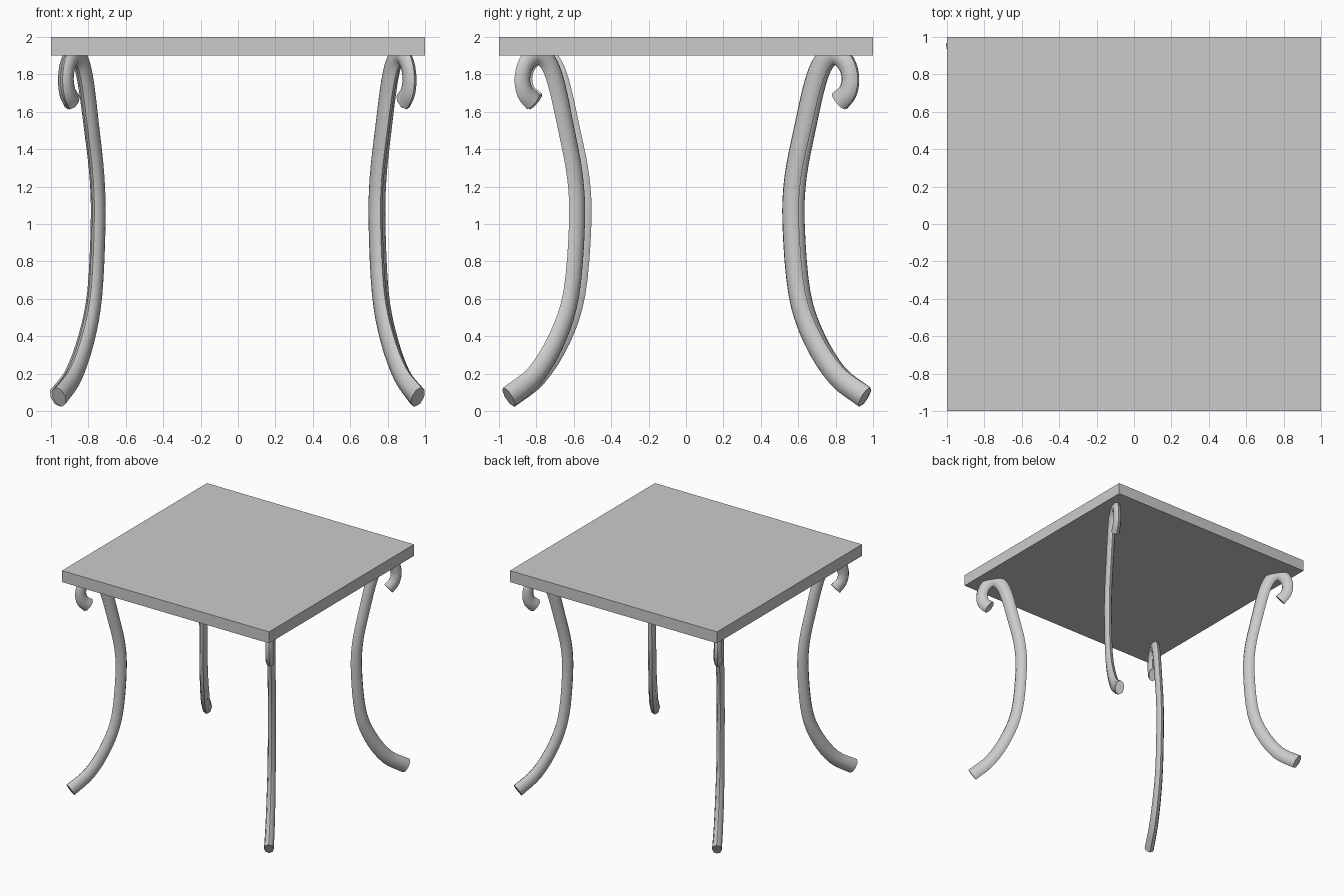
import bpy, bmesh
from math import cos, sin, pi
from mathutils import Vector

if "Cube" in bpy.data.objects:
    bpy.data.objects.remove(bpy.data.objects["Cube"])

# Table top slab
bpy.ops.mesh.primitive_cube_add(size=2, location=(0, 0, 1.95))
top = bpy.context.object
top.name = "table_top"
top.scale = (1, 1, 0.05)
bpy.ops.object.transform_apply(location=False, rotation=False, scale=True)

# Leg path: outward offset from the waist, height, in-plane half thickness
PATH = [(0.365, 0.075, 0.061), (0.225, 0.19, 0.058), (0.105, 0.39, 0.055),
        (0.03, 0.63, 0.051), (0.0, 1.0, 0.050), (0.01, 1.25, 0.050),
        (0.06, 1.52, 0.051), (0.11, 1.75, 0.053), (0.155, 1.865, 0.053),
        (0.215, 1.905, 0.052), (0.27, 1.86, 0.050), (0.292, 1.78, 0.049),
        (0.278, 1.705, 0.052), (0.235, 1.655, 0.056)]
SIDES, STEPS = 8, 4


def smooth_path(pts):
    """Catmull-Rom samples through the points."""
    p = [Vector(q) for q in pts]
    p = [2 * p[0] - p[1]] + p + [2 * p[-1] - p[-2]]
    out = []
    for i in range(1, len(p) - 2):
        a, b, c, d = p[i - 1:i + 3]
        for k in range(STEPS):
            t = k / STEPS
            out.append(0.5 * (2 * b + (c - a) * t + (2 * a - 5 * b + 4 * c - d) * t**2
                              + (3 * b - a - 3 * c + d) * t**3))
    return out + [p[-2]]


def make_leg(name, sx, sy, x0, y0, kx, ky):
    """Sweep a narrow oval along the path in a vertical diagonal plane."""
    samples = smooth_path(PATH)
    centres = [Vector((sx * (x0 + kx * s), sy * (y0 + ky * s), z)) for s, z, r in samples]
    side = Vector((sx * kx, sy * ky, 0)).normalized().cross(Vector((0, 0, 1)))
    bm = bmesh.new()
    rings = []
    for i, c in enumerate(centres):
        tangent = (centres[min(i + 1, len(centres) - 1)] - centres[max(i - 1, 0)]).normalized()
        normal = side.cross(tangent)
        r = samples[i][2]
        rings.append([bm.verts.new(c + normal * r * cos(2 * pi * j / SIDES)
                                   + side * r * 0.64 * sin(2 * pi * j / SIDES))
                      for j in range(SIDES)])
    for a, b in zip(rings, rings[1:]):
        for j in range(SIDES):
            k = (j + 1) % SIDES
            bm.faces.new((a[j], a[k], b[k], b[j]))
    bm.faces.new(rings[0])
    bm.faces.new(rings[-1])
    bmesh.ops.recalc_face_normals(bm, faces=bm.faces[:])
    mesh = bpy.data.meshes.new(name)
    bm.to_mesh(mesh)
    bm.free()
    leg = bpy.data.objects.new(name, mesh)
    bpy.context.collection.objects.link(leg)
    bpy.ops.object.select_all(action='DESELECT')
    leg.select_set(True)
    bpy.context.view_layer.objects.active = leg
    bpy.ops.object.shade_smooth_by_angle(angle=pi / 3)


# Four hooked legs, diagonal pairs slightly different in lean
make_leg("front_right_leg", 1, -1, 0.736, 0.583, 0.62, 1.0)
make_leg("back_left_leg", -1, 1, 0.750, 0.592, 0.60, 1.0)
make_leg("back_right_leg", 1, 1, 0.752, 0.560, 0.56, 1.08)
make_leg("front_left_leg", -1, -1, 0.745, 0.550, 0.58, 1.08)
